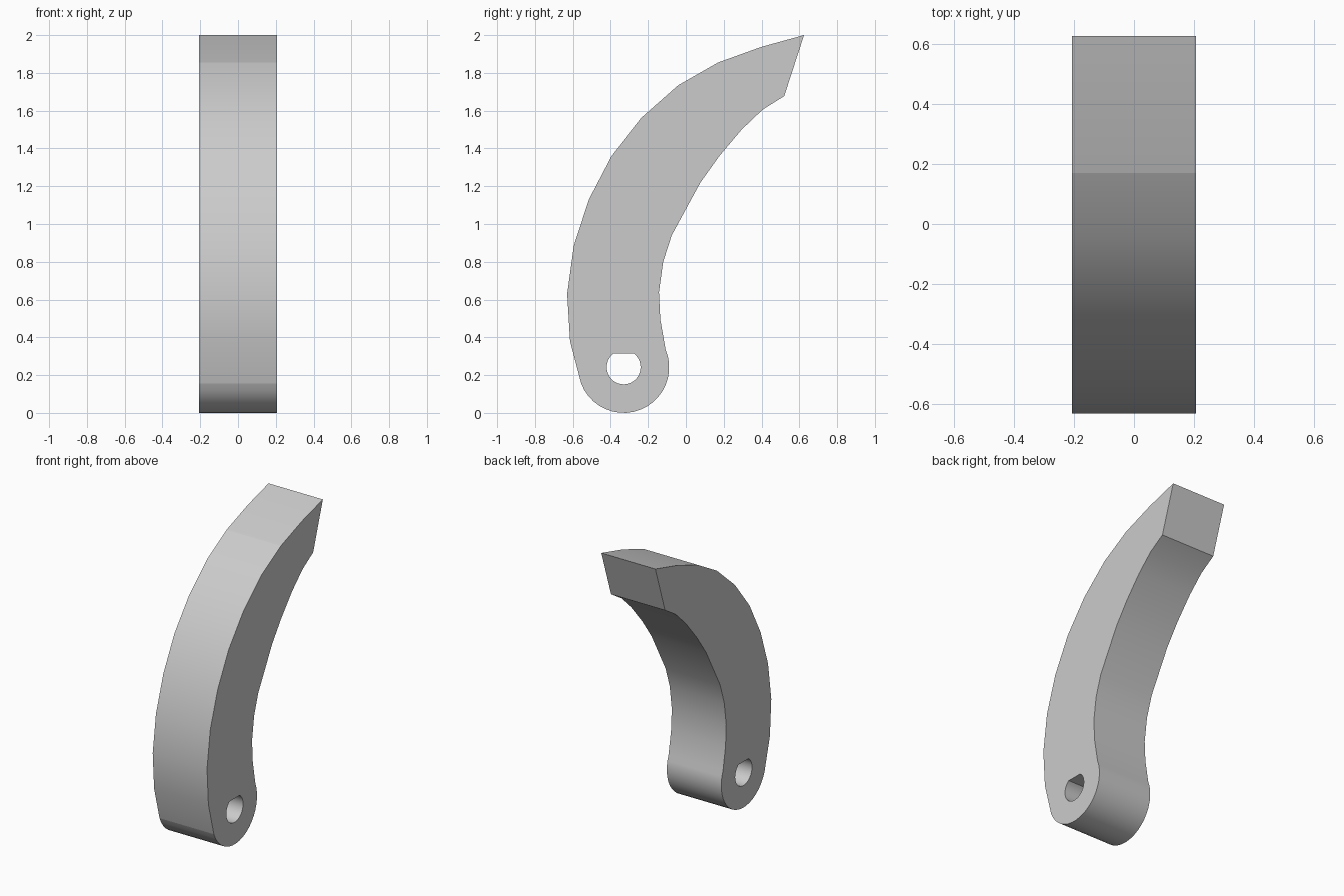
import bpy, bmesh, math
from mathutils import Vector

cube = bpy.data.objects.get("Cube")
if cube:
    bpy.data.objects.remove(cube, do_unlink=True)

HALF_WIDTH = 0.206
PIVOT = Vector((-0.33, 0.242))
END_RADIUS = 0.242
HOLE_RADIUS = 0.091


def arc(radius, start, end, steps):
    """Points (y, z) on an arc around the pivot, angles in degrees."""
    angles = [math.radians(start + (end - start) * i / steps) for i in range(steps + 1)]
    return [(PIVOT.x + radius * math.cos(a), PIVOT.y + radius * math.sin(a)) for a in angles]


# Convex front edge, from the tip down to the rounded end
outer = [(0.625, 2.0), (0.40, 1.938), (0.17, 1.855), (-0.04, 1.735),
         (-0.235, 1.563), (-0.395, 1.36), (-0.515, 1.13), (-0.595, 0.885),
         (-0.63, 0.63), (-0.615, 0.38)]
# Concave back edge, from the rounded end up to the tip
inner = [(-0.135, 0.495), (-0.142, 0.64), (-0.12, 0.80), (-0.075, 0.94),
         (0.077, 1.22), (0.177, 1.36), (0.295, 1.50), (0.405, 1.605), (0.52, 1.677)]
outline = outer + arc(END_RADIUS, 201, 383, 20) + inner

# Pivot hole with a flattened top
hole = arc(HOLE_RADIUS, 127, 413, 28)

bm = bmesh.new()


def add_loop(points):
    verts = [bm.verts.new((-HALF_WIDTH, y, z)) for y, z in points]
    return [bm.edges.new((v, verts[(i + 1) % len(verts)])) for i, v in enumerate(verts)]


# Fill the side profile around the hole and extrude it across the width
edges = add_loop(outline) + add_loop(hole)
bmesh.ops.triangle_fill(bm, edges=edges, use_beauty=True, normal=(-1, 0, 0))
result = bmesh.ops.extrude_face_region(bm, geom=bm.faces[:], use_keep_orig=True)
moved = [g for g in result["geom"] if isinstance(g, bmesh.types.BMVert)]
bmesh.ops.translate(bm, verts=moved, vec=(2 * HALF_WIDTH, 0, 0))
bmesh.ops.recalc_face_normals(bm, faces=bm.faces[:])

# Smooth the curved walls; keep corners and the ends of the curve crisp
breaks = [Vector(outer[2]), Vector(outline[len(outer)])]
for face in bm.faces:
    face.smooth = True
for edge in bm.edges:
    a, b = edge.verts
    across = abs(a.co.x - b.co.x) > HALF_WIDTH
    at_break = across and any((a.co.yz - p).length < 0.001 for p in breaks)
    edge.smooth = edge.calc_face_angle(0) < math.radians(30) and not at_break

mesh = bpy.data.meshes.new("curved_arm")
bm.to_mesh(mesh)
bm.free()

# Plain grey finish
grey = bpy.data.materials.new("plain_grey")
grey.use_nodes = True
colour = (0.6, 0.6, 0.6, 1)
grey.diffuse_color = colour
grey.node_tree.nodes["Principled BSDF"].inputs["Base Color"].default_value = colour
mesh.materials.append(grey)

arm = bpy.data.objects.new("curved_arm", mesh)
bpy.context.collection.objects.link(arm)
